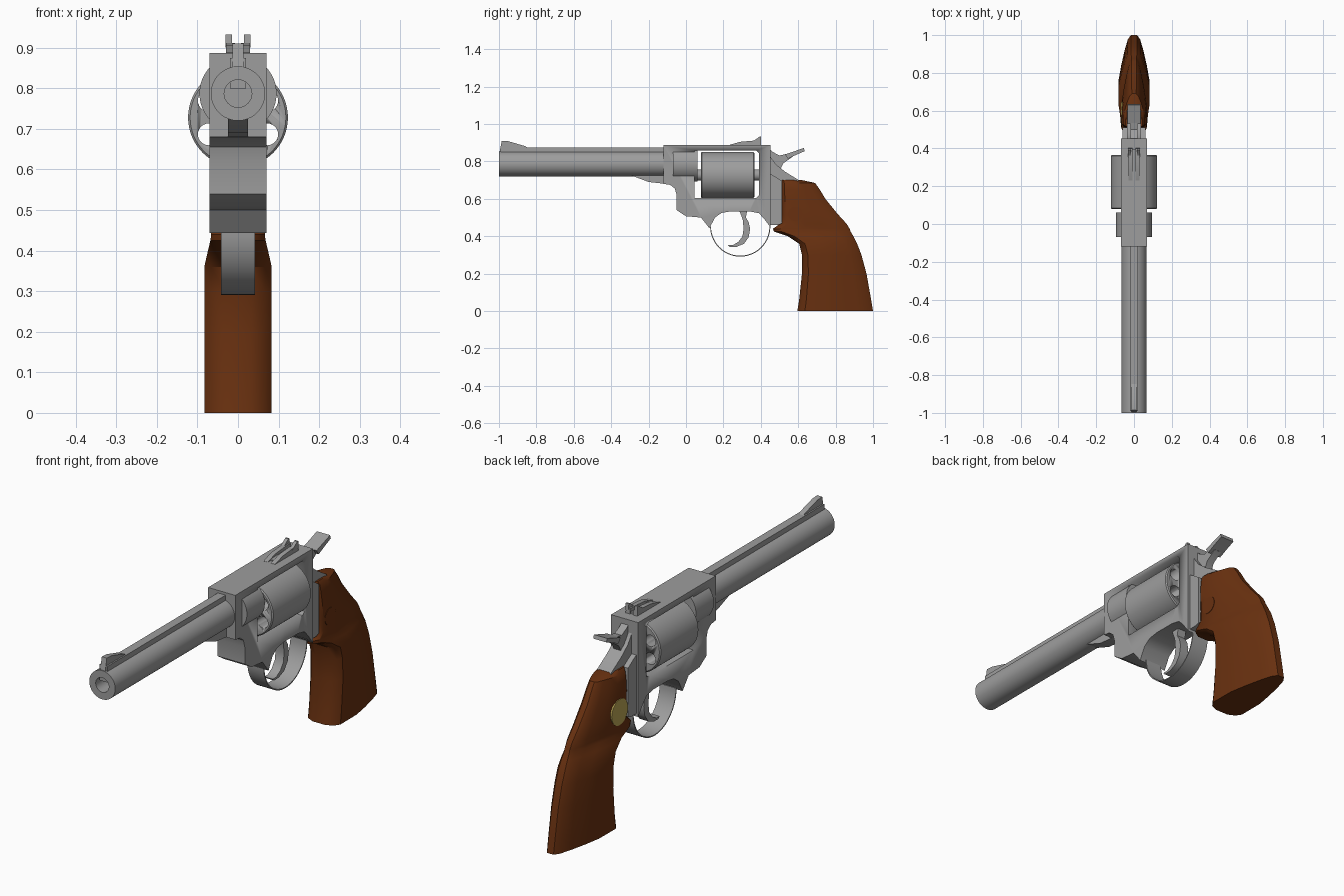
import bpy, bmesh, math
from mathutils import Matrix


def material(name, rgb):
    m = bpy.data.materials.new(name)
    m.diffuse_color = (*rgb, 1)
    return m


STEEL = material("grey steel", (0.34, 0.34, 0.34))
WOOD = material("brown wood", (0.14, 0.03, 0.005))
BRASS = material("brass", (0.5, 0.38, 0.09))


def finish(name, bm, mat, angle=35):
    bmesh.ops.recalc_face_normals(bm, faces=bm.faces)
    me = bpy.data.meshes.new(name)
    bm.to_mesh(me)
    bm.free()
    me.materials.append(mat)
    ob = bpy.data.objects.new(name, me)
    bpy.context.collection.objects.link(ob)
    bpy.ops.object.select_all(action='DESELECT')
    ob.select_set(True)
    bpy.context.view_layer.objects.active = ob
    bpy.ops.object.shade_smooth_by_angle(angle=math.radians(angle))
    return ob


def loft(name, rings, mat):
    """Skin a list of equal-sized closed rings and cap both ends."""
    bm = bmesh.new()
    vs = [[bm.verts.new(p) for p in r] for r in rings]
    n = len(vs[0])
    for a, b in zip(vs, vs[1:]):
        for i in range(n):
            j = (i + 1) % n
            bm.faces.new((a[i], a[j], b[j], b[i]))
    bm.faces.new(vs[0])
    bm.faces.new(vs[-1])
    return finish(name, bm, mat)


def plate(name, yz, x0, x1, mat=STEEL):
    """Side profile (y, z) extruded across x."""
    return loft(name, [[(x, y, z) for y, z in yz] for x in (x0, x1)], mat)


def lathe(name, ry, z, mat=STEEL, n=48, x=0):
    """Rings (radius, y) around an axis running along y."""
    return loft(name, [[(x + r * math.cos(2 * math.pi * i / n), y,
                         z + r * math.sin(2 * math.pi * i / n)) for i in range(n)]
                       for r, y in ry], mat)


def cut(ob, cutter):
    cutter.hide_render = True
    mod = ob.modifiers.new("cut", 'BOOLEAN')
    mod.operation = 'DIFFERENCE'
    mod.solver = 'EXACT'
    mod.object = cutter
    bpy.ops.object.select_all(action='DESELECT')
    ob.select_set(True)
    bpy.context.view_layer.objects.active = ob
    bpy.ops.object.modifier_apply(modifier=mod.name)
    bpy.data.objects.remove(cutter)


# Barrel with bore, top rib, front sight and underlug
lathe("barrel", [(0.034, -0.75), (0.034, -1), (0.067, -1), (0.067, -0.1)], 0.787)
plate("barrel_rib", [(-0.99, 0.8), (-0.99, 0.875), (-0.11, 0.875), (-0.11, 0.8)], -0.02, 0.02)
plate("front_sight", [(-0.997, 0.85), (-0.985, 0.91), (-0.95, 0.908), (-0.86, 0.882),
                      (-0.84, 0.87), (-0.84, 0.85)], -0.013, 0.013)
plate("barrel_underlug", [(-0.29, 0.74), (-0.29, 0.724), (-0.2, 0.69), (-0.11, 0.68),
                          (-0.11, 0.74)], -0.025, 0.025)

# Frame with the window for the cylinder
frame = plate("frame", [
    (-0.12, 0.887), (0.452, 0.887), (0.452, 0.447), (0.42, 0.49), (0.39, 0.523), (0.34, 0.533),
    (0.24, 0.533), (0.19, 0.525), (0.155, 0.5), (0.125, 0.443), (0.08, 0.5), (0.0, 0.507),
    (-0.05, 0.54), (-0.05, 0.62), (-0.06, 0.655), (-0.085, 0.675), (-0.12, 0.68)], -0.07, 0.07)
cut(frame, plate("window_cutter", [(0.045, 0.604), (0.045, 0.858), (0.375, 0.858), (0.39, 0.845),
                                   (0.39, 0.618), (0.375, 0.604)], -0.2, 0.2))
lathe("barrel_collar", [(0.095, -0.07), (0.095, 0.062)], 0.787)

# Cylinder with six chambers, on its axle
drum = lathe("cylinder", [(0.118, 0.08), (0.123, 0.085), (0.123, 0.36), (0.118, 0.365)], 0.728, n=64)
for k in range(6):
    a = math.radians(30 + 60 * k)
    cut(drum, lathe("chamber_cutter", [(0.027, 0.0), (0.027, 0.5)],
                    0.728 + 0.083 * math.sin(a), n=24, x=0.083 * math.cos(a)))
lathe("cylinder_axle", [(0.03, 0.03), (0.03, 0.41)], 0.728, n=24)

# Rear of frame, running into the grip
plate("rear_frame", [(0.44, 0.74), (0.475, 0.72), (0.512, 0.695), (0.512, 0.468), (0.49, 0.46),
                     (0.44, 0.46)], -0.06, 0.06)
plate("backstrap", [(0.44, 0.86), (0.455, 0.82), (0.48, 0.785), (0.53, 0.745), (0.6, 0.702),
                    (0.62, 0.66), (0.44, 0.6)], -0.036, 0.036)

# Hammer
plate("hammer_body", [(0.44, 0.78), (0.44, 0.872), (0.465, 0.85), (0.5, 0.832), (0.56, 0.845),
                      (0.57, 0.825), (0.52, 0.79), (0.5, 0.75)], -0.018, 0.018)
plate("hammer_spur", [(0.53, 0.838), (0.575, 0.853), (0.63, 0.872), (0.635, 0.855),
                      (0.595, 0.838), (0.545, 0.815)], -0.034, 0.034)

# Rear sight: low base, two rails and two prongs
plate("rear_sight_base", [(0.25, 0.88), (0.25, 0.893), (0.395, 0.897), (0.395, 0.88)], -0.02, 0.02)
for side, s in (("left", -1), ("right", 1)):
    plate("rear_sight_rail_" + side, [(0.23, 0.88), (0.23, 0.888), (0.29, 0.905), (0.36, 0.911),
                                      (0.4, 0.911), (0.402, 0.88)], s * 0.008, s * 0.03)
    plate("rear_sight_prong_" + side, [(0.355, 0.905), (0.392, 0.932), (0.4, 0.932),
                                       (0.402, 0.9)], s * 0.015, s * 0.031)

# Trigger guard band and trigger
arc = [math.radians(180 + 180 * i / 28) for i in range(29)]
plate("trigger_guard",
      [(0.29 + 0.161 * math.cos(a), 0.452 + 0.161 * math.sin(a)) for a in arc] +
      [(0.29 + 0.156 * math.cos(a), 0.452 + 0.156 * math.sin(a)) for a in reversed(arc)],
      -0.042, 0.042)
plate("trigger", [(0.28, 0.55), (0.303, 0.49), (0.308, 0.44), (0.302, 0.4), (0.28, 0.37),
                  (0.25, 0.352), (0.225, 0.352), (0.235, 0.342), (0.27, 0.343), (0.31, 0.36),
                  (0.335, 0.395), (0.343, 0.44), (0.335, 0.475), (0.32, 0.5), (0.33, 0.55)],
      -0.022, 0.022)

# Grip: sections given as height, front y, back y, half width
SECTIONS = [(0.70, 0.51, 0.62, 0.045), (0.685, 0.507, 0.69, 0.055), (0.65, 0.505, 0.715, 0.06),
            (0.6, 0.505, 0.745, 0.065), (0.52, 0.505, 0.81, 0.066), (0.465, 0.5, 0.86, 0.066),
            (0.44, 0.465, 0.875, 0.066), (0.425, 0.47, 0.88, 0.068), (0.40, 0.545, 0.895, 0.074),
            (0.36, 0.605, 0.915, 0.083), (0.30, 0.62, 0.938, 0.083), (0.2, 0.62, 0.965, 0.083),
            (0.06, 0.605, 0.99, 0.083), (0.0, 0.595, 1.0, 0.083)]
SHAPE = [(0, 0.4), (0.04, 0.8), (0.1, 1), (0.4, 0.99), (0.6, 0.82), (0.8, 0.6), (0.94, 0.4), (1, 0.2)]
rings = []
for z, front, back, w in SECTIONS:
    half = [(w * s, front + (back - front) * t, z) for t, s in SHAPE]
    rings.append(half + [(-x, y, zz) for x, y, zz in reversed(half)])
loft("grip", rings, WOOD)


# Round inlays: brass on the left, plain wood on the right
def inlay(name, x, r, mat):
    bm = bmesh.new()
    bmesh.ops.create_cone(bm, cap_ends=True, segments=32, radius1=r, radius2=r, depth=0.008,
                          matrix=Matrix.Translation((x, 0.585, 0.52)) @ Matrix.Rotation(math.pi / 2, 4, 'Y'))
    finish(name, bm, mat)


inlay("grip_medallion", -0.0645, 0.06, BRASS)
inlay("grip_inlay", 0.0635, 0.04, WOOD)
